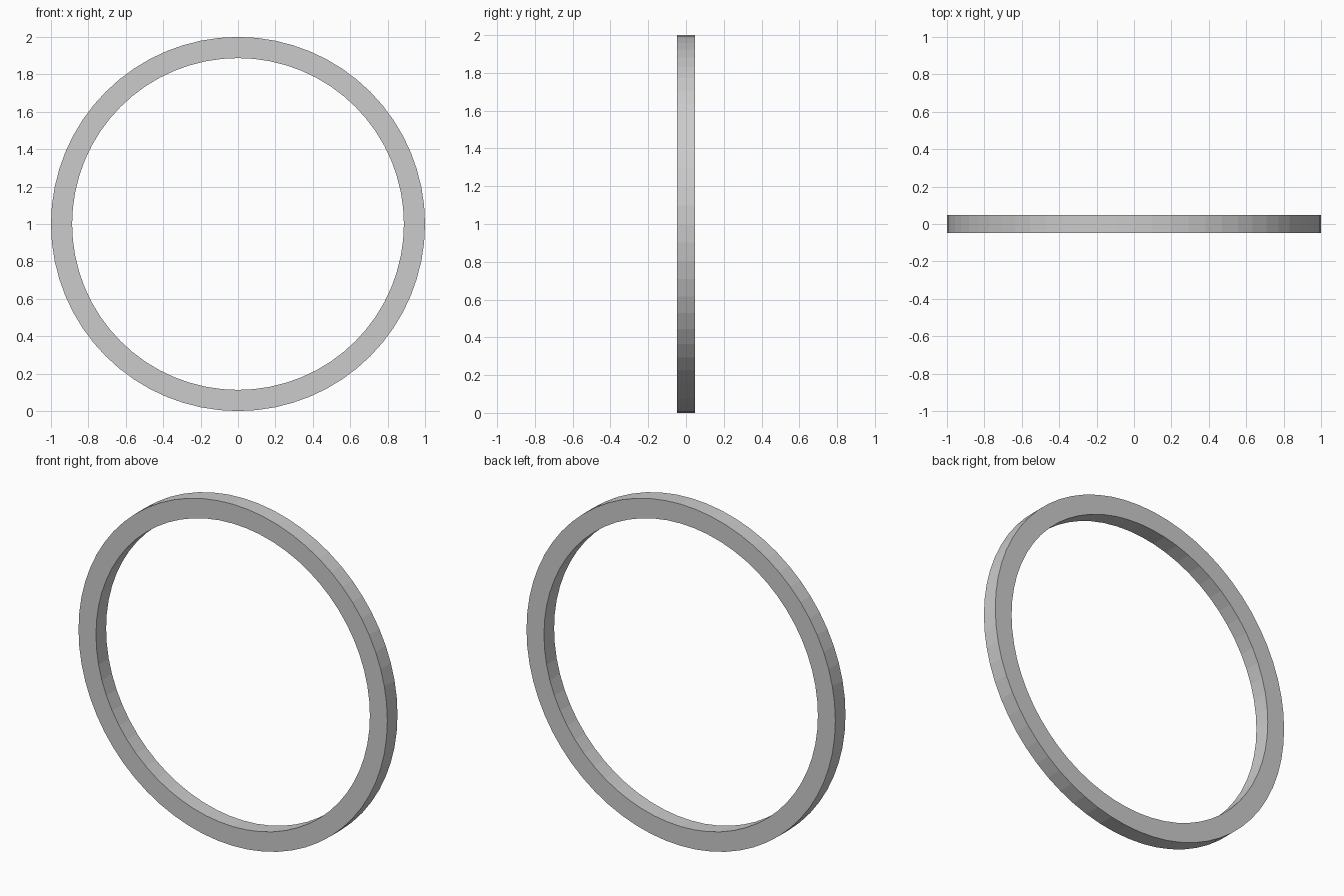
import bpy, bmesh
from math import cos, sin, tau

if "Cube" in bpy.data.objects:
    bpy.data.objects.remove(bpy.data.objects["Cube"])

SEGMENTS = 64
OUTER, INNER, HALF_DEPTH = 1.0, 0.887, 0.047

# Rectangular cross-section (radius, y), swept around the y axis
profile = [(OUTER, -HALF_DEPTH), (OUTER, HALF_DEPTH),
           (INNER, HALF_DEPTH), (INNER, -HALF_DEPTH)]

bm = bmesh.new()
loops = []
for i in range(SEGMENTS):
    a = tau * i / SEGMENTS
    loops.append([bm.verts.new((r * cos(a), y, 1 + r * sin(a))) for r, y in profile])

# Bridge neighbouring cross-sections into a closed ring
for i in range(SEGMENTS):
    a, b = loops[i], loops[(i + 1) % SEGMENTS]
    for j in range(4):
        k = (j + 1) % 4
        bm.faces.new((a[j], a[k], b[k], b[j]))
bmesh.ops.recalc_face_normals(bm, faces=bm.faces)

mesh = bpy.data.meshes.new("ring")
bm.to_mesh(mesh)
bm.free()
ring = bpy.data.objects.new("ring", mesh)
bpy.context.collection.objects.link(ring)
